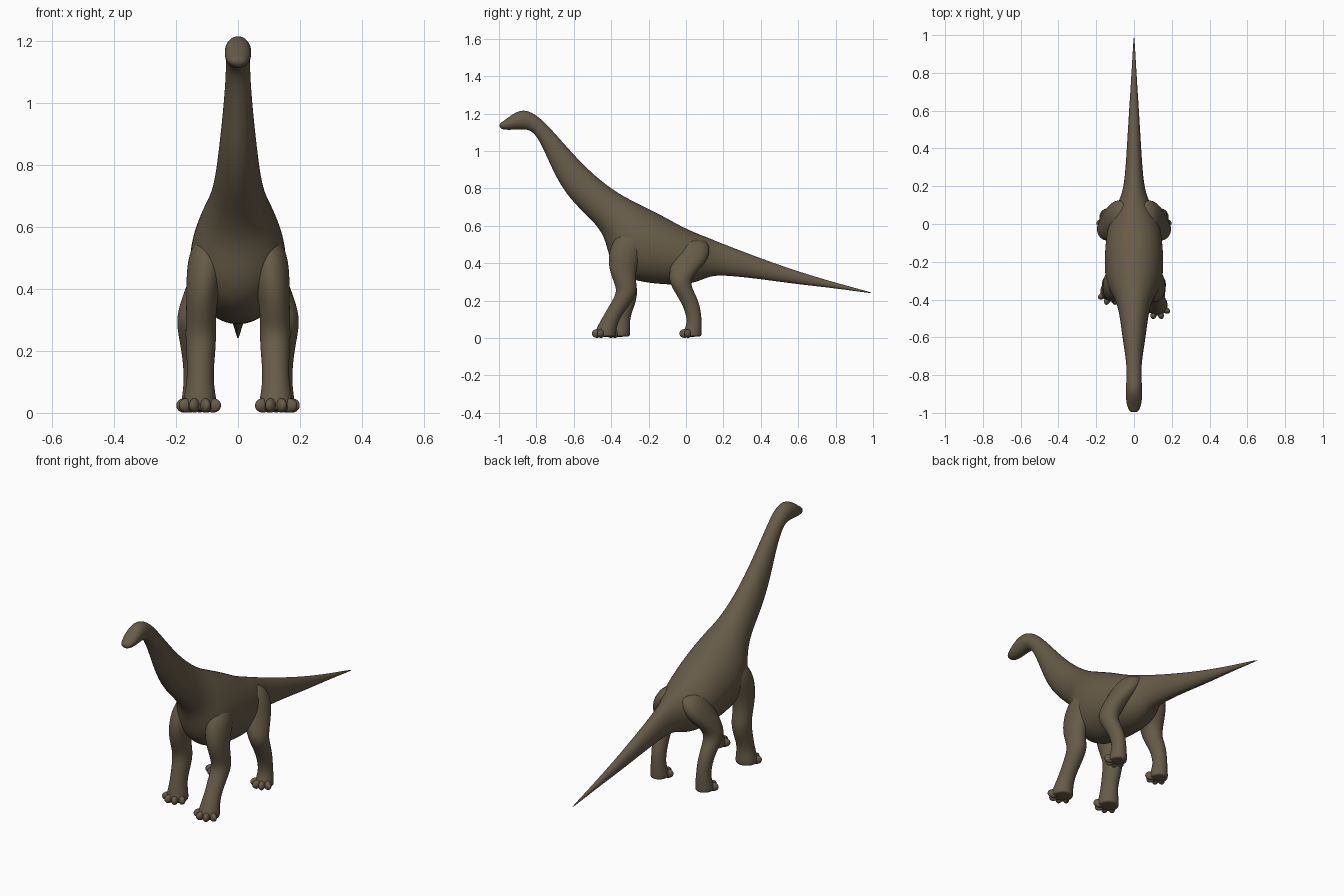
import bpy
import bmesh
from math import sin, cos, pi, radians
from mathutils import Vector, Matrix

cube = bpy.data.objects.get("Cube")
if cube:
    bpy.data.objects.remove(cube, do_unlink=True)

SIDES = 16
SWELL = 1.025   # makes up for the shrinkage of the subdivision

hide = bpy.data.materials.new("brown hide")
hide.use_nodes = True
colour = (0.135, 0.105, 0.064, 1)
hide.diffuse_color = colour
shader = next(n for n in hide.node_tree.nodes if n.type == 'BSDF_PRINCIPLED')
shader.inputs["Base Color"].default_value = colour
shader.inputs["Roughness"].default_value = 0.8


def loft(bm, rings):
    """Skin a tube through rings of (centre, side axis, up axis)."""
    loops = []
    for centre, side, up in rings:
        angles = [2 * pi * i / SIDES for i in range(SIDES)]
        loops.append([bm.verts.new(centre + (side * cos(a) + up * sin(a)) * SWELL)
                      for a in angles])
    for low, high in zip(loops, loops[1:]):
        for i in range(SIDES):
            j = (i + 1) % SIDES
            bm.faces.new((low[i], low[j], high[j], high[i]))
    bm.faces.new(loops[0])
    bm.faces.new(loops[-1])


def finish(bm, name):
    """Turn the mesh into a smooth, subdivided object."""
    bmesh.ops.recalc_face_normals(bm, faces=bm.faces)
    for face in bm.faces:
        face.smooth = True
    mesh = bpy.data.meshes.new(name)
    bm.to_mesh(mesh)
    bm.free()
    mesh.materials.append(hide)
    obj = bpy.data.objects.new(name, mesh)
    bpy.context.collection.objects.link(obj)
    obj.modifiers.new("smooth form", 'SUBSURF').levels = 2
    obj.modifiers["smooth form"].render_levels = 2
    return obj


# Head, neck, trunk and tail: top y, top z, bottom y, bottom z, half width
SPINE = [
    (-1.0, 1.145, -.995, 1.12, .02),
    (-.975, 1.16, -.97, 1.113, .034),
    (-.93, 1.195, -.93, 1.113, .043),
    (-.88, 1.222, -.87, 1.118, .043),
    (-.82, 1.207, -.825, 1.11, .04),
    (-.75, 1.15, -.785, 1.06, .038),
    (-.65, 1.035, -.735, .95, .046),
    (-.55, .925, -.68, .83, .058),
    (-.45, .835, -.6, .72, .07),
    (-.35, .765, -.5, .63, .085),
    (-.28, .73, -.43, .54, .115),
    (-.24, .71, -.41, .41, .14),
    (-.2, .69, -.33, .32, .155),
    (-.12, .65, -.2, .293, .155),
    (-.03, .598, -.06, .283, .145),
    (.05, .562, .05, .293, .12),
    (.12, .535, .13, .335, .075),
    (.2, .502, .22, .335, .05),
    (.4, .425, .4, .315, .038),
    (.6, .355, .6, .287, .026),
    (.8, .295, .8, .266, .013),
    (1, .242, 1, .237, .002),
]
bm = bmesh.new()
rings = []
for top_y, top_z, low_y, low_z, width in SPINE:
    top, low = Vector((0, top_y, top_z)), Vector((0, low_y, low_z))
    rings.append(((top + low) / 2, Vector((width, 0, 0)), (top - low) / 2))
loft(bm, rings)
finish(bm, "body")

# Legs: centre x, y, z, half width, half depth
FORELEG = [
    (.085, -.29, .58, .035, .05),
    (.1, -.305, .52, .058, .085),
    (.108, -.325, .45, .058, .088),
    (.115, -.34, .38, .052, .074),
    (.12, -.33, .31, .047, .06),
    (.12, -.312, .25, .05, .053),
    (.12, -.345, .19, .046, .055),
    (.122, -.4, .11, .041, .046),
    (.123, -.427, .05, .052, .054),
    (.123, -.43, .015, .056, .056),
    (.123, -.43, .006, .05, .05),
]
HINDLEG = [
    (.05, .045, .53, .045, .06),
    (.075, .035, .48, .062, .095),
    (.1, .02, .42, .062, .098),
    (.13, -.012, .36, .055, .075),
    (.15, -.037, .3, .05, .054),
    (.148, -.005, .24, .042, .052),
    (.14, .032, .17, .037, .045),
    (.138, .047, .09, .036, .037),
    (.138, .036, .04, .045, .047),
    (.138, .033, .015, .047, .05),
    (.138, .033, .006, .042, .045),
]


def leg(name, table, mirror, stride=0):
    """One leg with four toes; stride moves the foot back."""
    bm = bmesh.new()
    rings = []
    for x, y, z, width, depth in table:
        swing = stride * max(0, min(1, (.25 - z) / .2))
        rings.append((Vector((x * mirror, y + swing, z)),
                      Vector((width, 0, 0)), Vector((0, depth, 0))))
    loft(bm, rings)
    foot, side, up = rings[-2]
    for angle in (-60, -20, 20, 60):
        a = radians(angle)
        spot = foot + side * sin(a) * .88 - up * cos(a) * .88
        spot.z = .024
        shape = (Matrix.Translation(spot) @ Matrix.Rotation(a, 4, 'Z')
                 @ Matrix.Diagonal((.018, .03, .025, 1)))
        bmesh.ops.create_icosphere(bm, subdivisions=2, radius=1, matrix=shape)
    finish(bm, name)


leg("left_foreleg", FORELEG, 1)
leg("right_foreleg", FORELEG, -1, .075)
leg("left_hind_leg", HINDLEG, 1)
leg("right_hind_leg", HINDLEG, -1)
